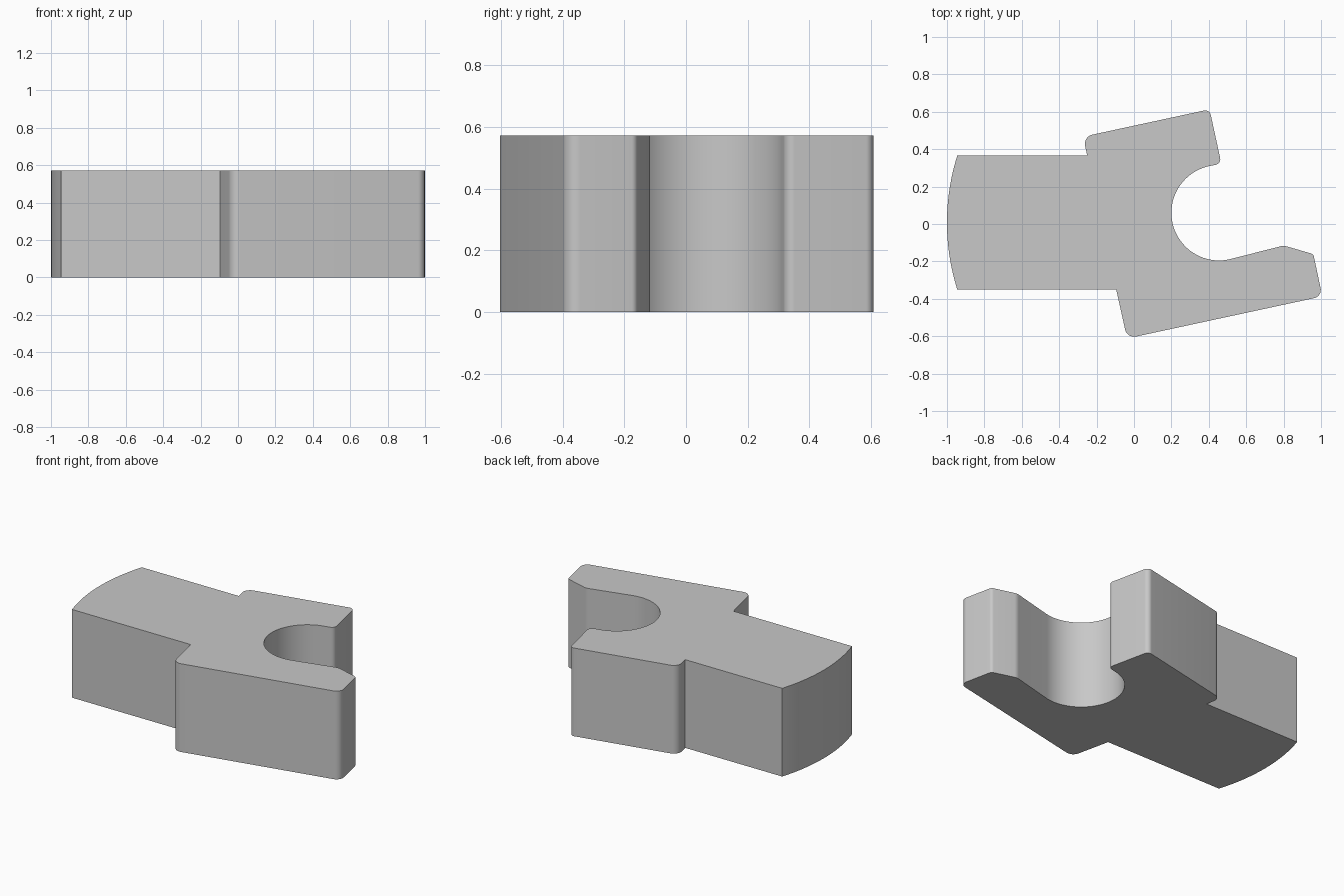
import bpy
import bmesh
from math import cos, sin, radians, degrees, asin, tan
from mathutils import Vector

cube = bpy.data.objects.get("Cube")
if cube:
    bpy.data.objects.remove(cube, do_unlink=True)

HEIGHT = 0.572
TILT = 12.2  # angle of the jaw against the shank, in degrees


def arc(cx, cy, r, start, end, steps):
    """Sharp outline points on an arc, angles in degrees."""
    angles = [radians(start + (end - start) * i / steps) for i in range(steps + 1)]
    return [corner(cx + r * cos(a), cy + r * sin(a)) for a in angles]


def fillet(prev, point, nxt, r, steps=8):
    """Replace a corner with a tangent arc."""
    a, b = (prev - point).normalized(), (nxt - point).normalized()
    half = a.angle(b) / 2
    center = point + (a + b).normalized() * (r / sin(half))
    start = point + a * (r / tan(half)) - center
    end = point + b * (r / tan(half)) - center
    return [center + start.lerp(end, i / steps).normalized() * r
            for i in range(steps + 1)]


def rounded(corners):
    """Outline from (point, radius) pairs."""
    outline = []
    for i, (p, r) in enumerate(corners):
        if r:
            nxt = corners[(i + 1) % len(corners)][0]
            outline += fillet(corners[i - 1][0], p, nxt, r)
        else:
            outline.append(p)
    return outline


def corner(x, y, r=0):
    return (Vector((x, y)), r)


# Outline: lower jaw, round notch, upper jaw, bowed shank end
bow_radius = 1.19
bow_angle = degrees(asin(0.3575 / bow_radius))
corners = [
    corner(-0.095, -0.35),
    corner(-0.037, -0.612, 0.05),
    corner(1.007, -0.387, 0.045),
    corner(0.959, -0.161, 0.025),
    corner(0.80, -0.115, 0.06),
    *arc(0.455, 0.06, 0.255, TILT - 90, TILT - 270, 40),
    corner(0.467, 0.323, 0.03),
    corner(0.404, 0.613, 0.03),
    corner(-0.272, 0.467, 0.05),
    corner(-0.25, 0.365),
    *arc(bow_radius - 1, 0.0075, bow_radius, 180 - bow_angle, 180 + bow_angle, 24),
]

# Extruded clamp body
bm = bmesh.new()
base = bm.faces.new([bm.verts.new((p.x, p.y, 0)) for p in rounded(corners)])
result = bmesh.ops.extrude_face_region(bm, geom=[base], use_keep_orig=True)
top_verts = [v for v in result["geom"] if isinstance(v, bmesh.types.BMVert)]
bmesh.ops.translate(bm, verts=top_verts, vec=(0, 0, HEIGHT))
bmesh.ops.recalc_face_normals(bm, faces=bm.faces)
mesh = bpy.data.meshes.new("clamp_block")
bm.to_mesh(mesh)
bm.free()
block = bpy.data.objects.new("clamp_block", mesh)
bpy.context.collection.objects.link(block)

# Plain grey
grey = bpy.data.materials.new("plain_grey")
grey.use_nodes = True
color = (0.58, 0.58, 0.58, 1)
grey.diffuse_color = color
grey.node_tree.nodes["Principled BSDF"].inputs["Base Color"].default_value = color
mesh.materials.append(grey)

# Smooth curved walls, sharp rims
bpy.ops.object.select_all(action="DESELECT")
block.select_set(True)
bpy.context.view_layer.objects.active = block
bpy.ops.object.shade_smooth_by_angle(angle=radians(30))
